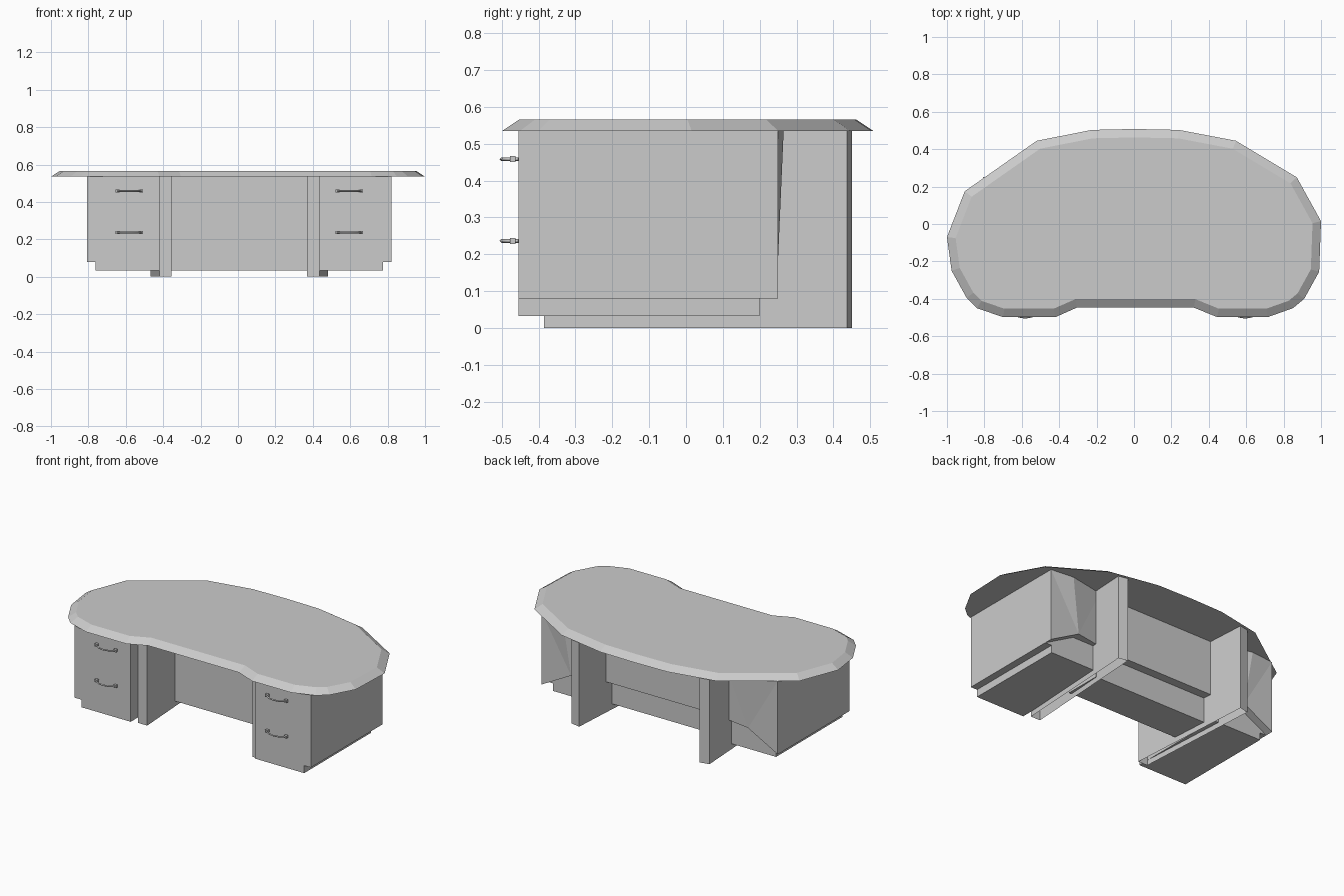
import bpy, bmesh, math
from mathutils import Vector

if "Cube" in bpy.data.objects:
    bpy.data.objects.remove(bpy.data.objects["Cube"])

CX = 0.007  # the cabinets sit slightly right of centre


def finish(bm, name):
    bmesh.ops.recalc_face_normals(bm, faces=bm.faces[:])
    me = bpy.data.meshes.new(name)
    bm.to_mesh(me)
    bm.free()
    ob = bpy.data.objects.new(name, me)
    bpy.context.collection.objects.link(ob)
    return ob


def loft(name, lower, upper, open_bottom=False):
    """Join two matching loops of points into a solid."""
    bm = bmesh.new()
    a = [bm.verts.new(p) for p in lower]
    b = [bm.verts.new(p) for p in upper]
    n = len(a)
    for i in range(n):
        j = (i + 1) % n
        bm.faces.new((a[i], a[j], b[j], b[i]))
    bm.faces.new(b)
    if not open_bottom:
        bm.faces.new(a[::-1])
    return finish(bm, name)


def prism(name, plan, z0, z1, **kw):
    return loft(name, [(x, y, z0) for x, y in plan], [(x, y, z1) for x, y in plan], **kw)


def box(name, x0, x1, y0, y1, z0, z1):
    return prism(name, [(x0, y0), (x1, y0), (x1, y1), (x0, y1)], z0, z1)


# Kidney-shaped top with a sloping rim (outline runs anticlockwise)
outline = [(-1, -.07), (-.975, -.25), (-.895, -.395), (-.84, -.45), (-.7, -.498),
           (-.42, -.498), (-.305, -.447), (.32, -.447), (.445, -.498), (.715, -.498),
           (.85, -.45), (.91, -.4), (.99, -.255), (1, .015), (.87, .25), (.545, .445),
           (.24, .503), (0, .508), (-.225, .503), (-.52, .445), (-.905, .175)]


def inset(pts, d):
    out = []
    for i, p in enumerate(pts):
        p = Vector(p)
        e0 = (p - Vector(pts[i - 1])).normalized()
        e1 = (Vector(pts[(i + 1) % len(pts)]) - p).normalized()
        n0, n1 = Vector((-e0.y, e0.x)), Vector((-e1.y, e1.x))
        m = (n0 + n1).normalized()
        out.append(p + m * (d / m.dot(n0)))
    return out


loft("desk_top", [(x, y, .535) for x, y in outline],
     [(p.x, p.y, .565) for p in inset(outline, .045)])

# Cabinets, plinths, slanted side panels and handles on both sides
for s, side in ((-1, "left"), (1, "right")):
    def X(x):
        return CX + s * x

    box("drawer_cabinet_" + side, X(.428), X(.814), -.455, .2, .08, .535)
    box("cabinet_plinth_" + side, X(.428), X(.768), -.455, .2, .033, .08)
    # Faceted cabinet back with a raised lower edge
    front = [(.814, .2, .08), (.61, .2, .19), (.428, .2, .19), (.428, .2, .535),
             (.66, .2, .535), (.814, .2, .535)]
    back = [(.814, .25, .08), (.61, .25, .19), (.428, .22, .19), (.428, .22, .535),
            (.66, .265, .535), (.814, .25, .535)]
    cab_back = loft("cabinet_back_" + side, [(X(x), y, z) for x, y, z in front],
                    [(X(x), y, z) for x, y, z in back])
    bm = bmesh.new()
    bm.from_mesh(cab_back.data)
    bmesh.ops.triangulate(bm, faces=bm.faces[:])
    bm.to_mesh(cab_back.data)
    bm.free()

    # Upright panel leg, flaring outwards to the rear, open underneath
    plan = [(.363, -.385), (.428, -.385), (.475, .437), (.415, .45)]
    prism("panel_leg_" + side, [(X(x), y) for x, y in plan], 0, .535, open_bottom=True)

    # Bowed drawer handles with square mounting pads
    for z, row in ((.458, "upper"), (.236, "lower")):
        hx = X(.588)
        cu = bpy.data.curves.new("handle", 'CURVE')
        cu.dimensions = '3D'
        cu.bevel_depth = .005
        cu.bevel_resolution = 0
        cu.use_fill_caps = True
        sp = cu.splines.new('POLY')
        path = [(-.065, -.455), (-.063, -.478), (-.035, -.495), (0, -.501),
                (.035, -.495), (.063, -.478), (.065, -.455)]
        sp.points.add(len(path) - 1)
        for pt, (x, y) in zip(sp.points, path):
            pt.co = (hx + x, y, z, 1)
        name = "handle_%s_%s" % (row, side)
        ob = bpy.data.objects.new(name, cu)
        bpy.context.collection.objects.link(ob)
        for k in (-1, 1):
            px = hx + k * .065
            box(name + "_pad", px - .009, px + .009, -.478, -.462, z - .008, z + .008)

# Modesty panel across the knee space: overhanging upper part, recessed lower part
box("modesty_panel_upper", CX - .4, CX + .4, -.085, .205, .19, .535)
box("modesty_panel_lower", CX - .4, CX + .4, -.085, .15, .033, .19)
